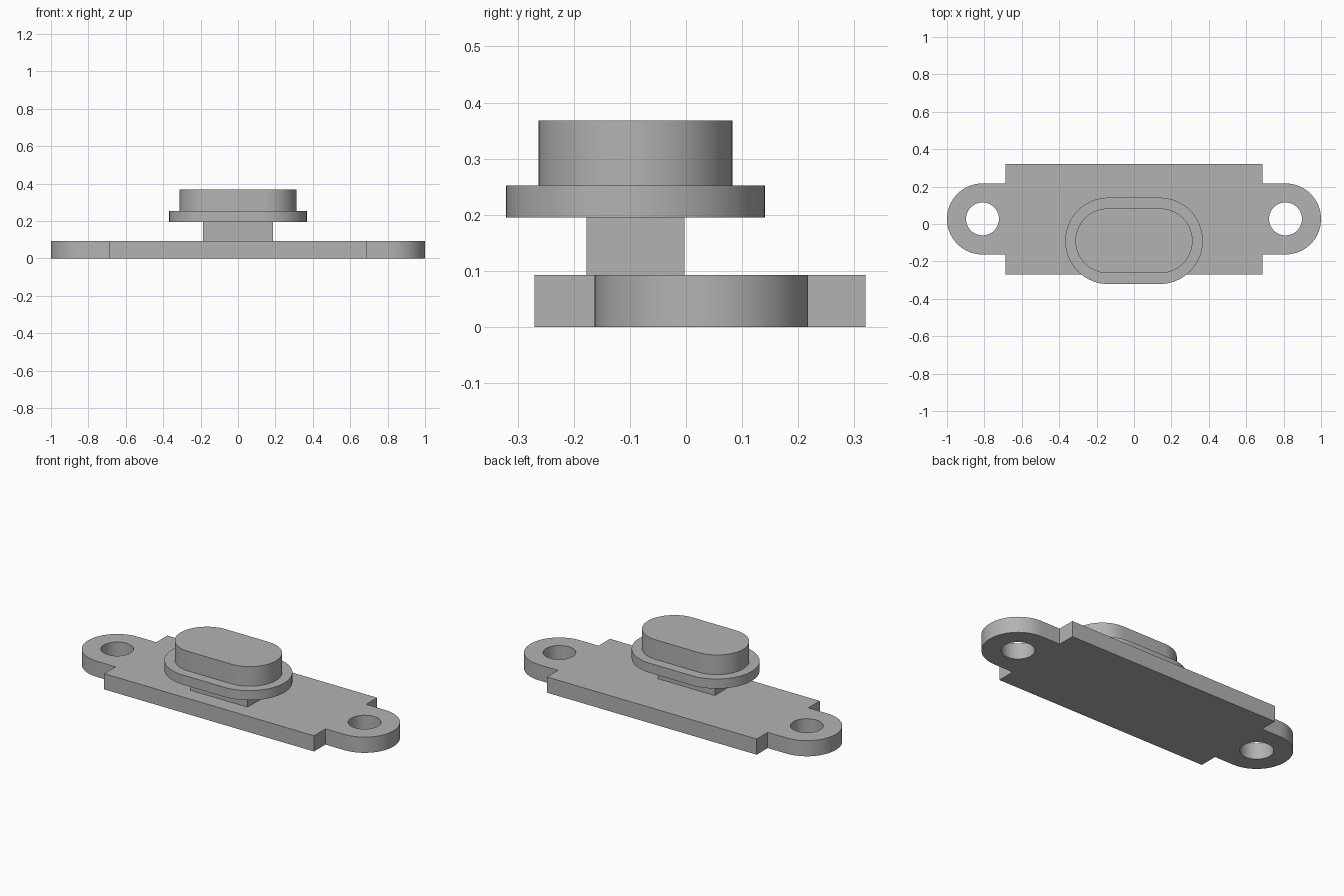
import bpy
import bmesh
from math import cos, sin, pi, radians

if "Cube" in bpy.data.objects:
    bpy.data.objects.remove(bpy.data.objects["Cube"], do_unlink=True)

grey = bpy.data.materials.new("plain grey")
grey.use_nodes = True
colour = (0.45, 0.45, 0.45, 1)
grey.diffuse_color = colour
grey.node_tree.nodes["Principled BSDF"].inputs["Base Color"].default_value = colour


def arc(cx, cy, r, start, end, steps=32):
    """Points along an arc, angles in units of pi."""
    angles = [pi * (start + (end - start) * i / steps) for i in range(steps + 1)]
    return [(cx + r * cos(a), cy + r * sin(a)) for a in angles]


def prism(name, outline, z0, z1):
    """Extrude a counter-clockwise outline from z0 to z1."""
    bm = bmesh.new()
    base = bm.faces.new([bm.verts.new((x, y, z0)) for x, y in outline])
    top = bmesh.ops.extrude_face_region(bm, geom=[base], use_keep_orig=True)
    moved = [v for v in top["geom"] if isinstance(v, bmesh.types.BMVert)]
    bmesh.ops.translate(bm, vec=(0, 0, z1 - z0), verts=moved)
    bmesh.ops.recalc_face_normals(bm, faces=bm.faces)
    mesh = bpy.data.meshes.new(name)
    bm.to_mesh(mesh)
    bm.free()
    mesh.materials.append(grey)
    obj = bpy.data.objects.new(name, mesh)
    bpy.context.collection.objects.link(obj)
    return obj


def stadium(cx, cy, half_length, r):
    d = half_length - r
    return arc(cx + d, cy, r, -0.5, 0.5) + arc(cx - d, cy, r, 0.5, 1.5)


def box(half_x, y0, y1):
    return [(-half_x, y0), (half_x, y0), (half_x, y1), (-half_x, y1)]


# Base plate with a rounded mounting ear at each end
PLATE_X, FRONT, BACK, THICK = 0.687, -0.27, 0.32, 0.093
EAR_X, EAR_Y, EAR_R, HOLE_R = 0.81, 0.027, 0.19, 0.088
ear = arc(EAR_X, EAR_Y, EAR_R, -0.5, 0.5)
right_half = [(PLATE_X, FRONT), (PLATE_X, EAR_Y - EAR_R)] + ear
right_half += [(PLATE_X, EAR_Y + EAR_R), (PLATE_X, BACK)]
left_half = [(-x, y) for x, y in reversed(right_half)]
plate = prism("base_plate", right_half + left_half, 0, THICK)

# Screw holes through the ears
for side in (-1, 1):
    circle = arc(side * EAR_X, EAR_Y, HOLE_R, 0, 2, 64)[:-1]
    cutter = prism("hole_cutter", circle, -0.1, THICK + 0.1)
    cutter.hide_render = True
    cut = plate.modifiers.new("screw_hole", "BOOLEAN")
    cut.operation = "DIFFERENCE"
    cut.solver = "EXACT"
    cut.object = cutter
    bpy.context.view_layer.objects.active = plate
    bpy.ops.object.modifier_apply(modifier=cut.name)
    bpy.data.objects.remove(cutter, do_unlink=True)

# Stem, flange and raised button
CENTRE_Y = -0.09
stem = prism("stem", box(0.187, -0.177, -0.003), THICK, 0.195)
flange = prism("flange", stadium(0, CENTRE_Y, 0.368, 0.231), 0.195, 0.252)
button = prism("button", stadium(0, CENTRE_Y, 0.313, 0.173), 0.252, 0.368)

# Smooth the rounded walls, keep the edges sharp
bpy.ops.object.select_all(action="DESELECT")
for obj in (plate, stem, flange, button):
    obj.select_set(True)
bpy.context.view_layer.objects.active = plate
bpy.ops.object.shade_smooth_by_angle(angle=radians(30))
